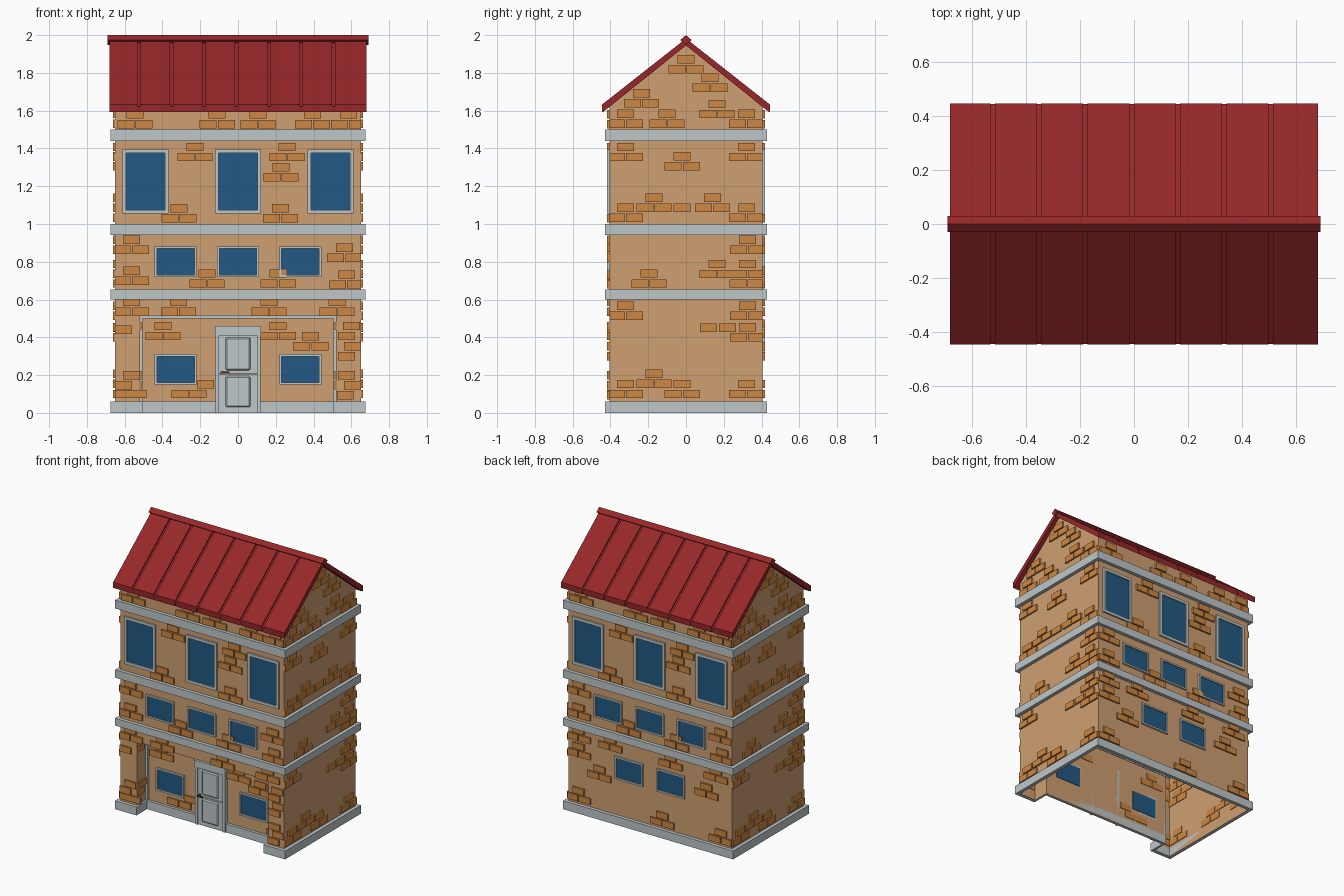
import bpy, bmesh

if "Cube" in bpy.data.objects:
    bpy.data.objects.remove(bpy.data.objects["Cube"])

X, Y, RY = 0.65, 0.405, -0.29      # wall half sizes, recessed entrance wall


def mat(name, r, g, b):
    lin = [(c / 255 / 12.92) if c < 11 else ((c / 255 + 0.055) / 1.055) ** 2.4 for c in (r, g, b)]
    m = bpy.data.materials.new(name)
    m.diffuse_color = (*lin, 1)
    m.use_nodes = True
    m.node_tree.nodes["Principled BSDF"].inputs["Base Color"].default_value = m.diffuse_color
    return m


TAN = mat("tan_plaster", 207, 159, 114)
BRICK = mat("orange_brick", 205, 136, 68)
GREY = mat("pale_grey_stone", 190, 199, 201)
BLUE = mat("blue_glass", 34, 90, 131)
RED = mat("red_roof", 150, 39, 41)
BROWN = mat("dark_handle", 95, 75, 55)


def finish(name, bm, m, fix=True):
    if fix:
        bmesh.ops.recalc_face_normals(bm, faces=bm.faces)
    me = bpy.data.meshes.new(name)
    bm.to_mesh(me)
    bm.free()
    me.materials.append(m)
    ob = bpy.data.objects.new(name, me)
    bpy.context.collection.objects.link(ob)
    return ob


def boxes(name, m, items):
    """One object from many (x0, x1, y0, y1, z0, z1) boxes."""
    bm = bmesh.new()
    for x0, x1, y0, y1, z0, z1 in items:
        v = bmesh.ops.create_cube(bm, size=1)["verts"]
        bmesh.ops.scale(bm, vec=(abs(x1 - x0), abs(y1 - y0), abs(z1 - z0)), verts=v)
        bmesh.ops.translate(bm, vec=((x0 + x1) / 2, (y0 + y1) / 2, (z0 + z1) / 2), verts=v)
    return finish(name, bm, m)


def prism(bm, x0, x1, prof):
    """Extrude a (y, z) profile along x."""
    a = [bm.verts.new((x0, y, z)) for y, z in prof]
    b = [bm.verts.new((x1, y, z)) for y, z in prof]
    bm.faces.new(a)
    bm.faces.new(b[::-1])
    for i in range(len(a)):
        j = (i + 1) % len(a)
        bm.faces.new((a[i], b[i], b[j], a[j]))


def ring(name, outer, inner, z0, z1):
    """Stone course between two matching plan outlines."""
    bm = bmesh.new()
    loops = [[bm.verts.new((x, y, z)) for x, y in p]
             for p, z in ((outer, z0), (outer, z1), (inner, z1), (inner, z0))]
    n = len(outer)
    for k in range(4):
        a, b = loops[k], loops[(k + 1) % 4]
        for i in range(n):
            j = (i + 1) % n
            bm.faces.new((a[i], a[j], b[j], b[i]))
    finish(name, bm, GREY)


def plan(x, y, rx, ry):
    return [(-x, -y), (-rx, -y), (-rx, ry), (rx, ry), (rx, -y), (x, -y), (x, y), (-x, y)]


def rect(x, y):
    return [(-x, -y), (x, -y), (x, y), (-x, y)]


# walls: hollow shell with a recessed entrance and gable ends
LZ, EZ, AZ = 0.515, 1.622, 1.95
bm = bmesh.new()
def face(*pts):
    bm.faces.new([bm.verts.new(p) for p in pts])
lower = plan(X, Y, 0.52, RY)
for (ax, ay), (bx, by) in zip(lower, lower[1:] + lower[:1]):
    face((ax, ay, 0), (bx, by, 0), (bx, by, LZ), (ax, ay, LZ))
face((-.52, -Y, LZ), (-.52, RY, LZ), (.52, RY, LZ), (.52, -Y, LZ))
for s in (1, -1):
    face((-s*X, -s*Y, LZ), (s*X, -s*Y, LZ), (s*X, -s*Y, EZ), (-s*X, -s*Y, EZ))
    face((s*X, -s*Y, LZ), (s*X, s*Y, LZ), (s*X, s*Y, EZ), (s*X, 0, AZ), (s*X, -s*Y, EZ))
finish("walls", bm, TAN, fix=False)

# stone courses
ring("base_course", plan(0.675, 0.43, 0.505, RY - 0.02), lower, 0, 0.06)
for i, (z0, z1) in enumerate(((0.6, 0.652), (0.943, 1.0), (1.44, 1.5))):
    ring(f"stone_band_{i + 1}", rect(0.675, 0.43), rect(X - 0.005, Y - 0.005), z0, z1)

# trim in the entrance recess
boxes("recess_trim", GREY, [(-.52, .52, RY - .015, RY, LZ - .016, LZ)] +
      [(s * .52, s * .505, RY - .015, RY, .06, LZ) for s in (1, -1)])

# roof: slab, raised panels between seams, ridge cap
bm = bmesh.new()
seams = [-0.523 + 0.1715 * i for i in range(7)]
edges = [-0.688] + seams + [0.688]
for s in (1, -1):
    prism(bm, -.68, .68, [(0, 1.945), (s*.44, 1.592), (s*.444, 1.622), (0, 1.97)])
    for a, b in zip(edges, edges[1:]):
        prism(bm, a + .008, b - .008, [(0, 1.965), (s*.445, 1.592), (s*.445, 1.632), (0, 1.982)])
finish("roof", bm, RED)
bm = bmesh.new()
prism(bm, -.69, .69, [(0, 2.0), (.03, 1.974), (0, 1.948), (-.03, 1.974)])
finish("ridge_cap", bm, RED)

# windows: (x, z, frame width, frame height, wall y, side)
wins = []
for s in (1, -1):
    wins += [(x, 1.225, .245, .34, -Y, s) for x in (-.49, 0, .49)]
    wins += [(x, .80, .222, .162, -Y, s) for x in (-.33, 0, .33)]
wins += [(x, .23, .222, .162, RY, 1) for x in (-.33, .33)]
wins += [(x, .40, .222, .162, -Y, -1) for x in (-.165, .165)]
frames, glass = [], []
for x, z, w, h, y, s in wins:
    t = .02 if h > .2 else .012
    w, h = w / 2, h / 2
    bars = [(x-w, x-w+t), (x+w-t, x+w)]
    frames += [(s*a, s*b, s*(y-.013), s*y, z-h, z+h) for a, b in bars]
    frames += [(s*(x-w), s*(x+w), s*(y-.013), s*y, a, b) for a, b in ((z-h, z-h+t), (z+h-t, z+h))]
    glass.append((s*(x-w+t), s*(x+w-t), s*(y-.005), s*(y+.003), z-h+t, z+h-t))
boxes("window_frames", GREY, frames)
boxes("window_glass", BLUE, glass)

# door
boxes("door_leaf", GREY, [(-.1, .1, RY - .02, RY, 0, .205), (-.1, .1, RY - .02, RY, .209, .41)])
boxes("door_frame", GREY, [(-.12, -.1, RY-.028, RY, 0, .41), (.1, .12, RY-.028, RY, 0, .41),
                           (-.123, .123, RY-.032, RY, .41, .46)])
panels = boxes("door_panels", GREY, [(-.065, .065, RY-.03, RY-.015, a, b) for a, b in ((.03, .195), (.225, .4))])
bev = panels.modifiers.new("bevel", "BEVEL")
bev.width, bev.segments = .008, 1
boxes("door_handle", BROWN, [(-.088, -.078, RY-.045, RY-.02, .208, .222), (-.092, -.045, RY-.05, RY-.04, .211, .219)])

# bricks: clusters of one above two, then single bricks
bricks = []
def brick(u, z, side, s, lim, plane, half=.045):
    a, b = max(u - half, -lim), min(u + half, lim)
    z0, z1 = z - .022, z + .022
    if side:
        bricks.append((s*(plane-.004), s*(plane+.012), s*a, s*b, z0, z1))
    else:
        bricks.append((s*a, s*b, s*(-plane-.012), s*(-plane+.004), z0, z1))
def cluster(u, z, *args):
    brick(u, z + .053, *args)
    brick(u - .048, z, *args)
    brick(u + .048, z, *args)

front = [(-.545, 1.528), (-.11, 1.528), (.105, 1.528), (.395, 1.528), (.585, 1.528), (-.228, 1.355),
         (.26, 1.355), (.228, 1.248), (-.312, 1.03), (.225, 1.03), (-.565, .863), (-.565, .70),
         (-.165, .685), (.213, .685), (.565, .822), (.575, .68), (-.315, .535), (.165, .535),
         (.525, .535), (-.565, .535)]
sides = [(0, 1.82), (.128, 1.722), (-.235, 1.64), (.165, 1.582), (-.32, 1.53), (-.1, 1.53), (.32, 1.53),
         (-.32, 1.355), (-.02, 1.305), (.32, 1.355), (-.32, 1.033), (-.17, 1.086), (.14, 1.086),
         (.32, 1.033), (.325, .863), (.165, .735), (.325, .735), (-.195, .685), (-.32, .515),
         (.325, .515), (.325, .40), (-.32, .1), (-.17, .155), (-.02, .1), (.32, .1)]
back_low = [(-.565, .1), (.565, .1), (-.4, .3), (.45, .4), (.1, .1), (-.565, .42)]
entry = [(-.398, .407), (.213, .407), (.385, .353)]
for s in (1, -1):
    for u, z in front:
        cluster(u, z, 0, s, X, Y)
    for u, z in sides:
        cluster(u, z, 1, s, Y, X)
    for u, z in ((-.02, 1.086), (.118, .45), (.22, .45), (.37, .685), (.275, .685)):
        brick(u, z, 1, s, Y, X)
for u, z in back_low:
    cluster(u, z, 0, -1, X, Y)
for u, z in entry:
    cluster(u, z, 0, 1, .5, -RY)
for u, z in ((-.172, .152), (-.308, .1), (-.212, .1)):
    brick(u, z, 0, 1, .5, -RY)

# bricks on the two entrance piers, some showing inside the recess
for u, z in ((-.605, .44), (-.565, .2), (-.605, .147), (-.61, .1), (-.53, .1), (.6, .46), (.575, .407),
             (.605, .353), (.575, .3), (.575, .2), (.605, .147), (.57, .094)):
    brick(u, z, 0, 1, X, Y)
for s in (1, -1):
    for y, z in ((-.37, .46), (-.345, .2), (-.37, .147)):
        bricks.append((s*.51, s*.524, y - .04, y + .04, z - .022, z + .022))
boxes("wall_bricks", BRICK, bricks)
